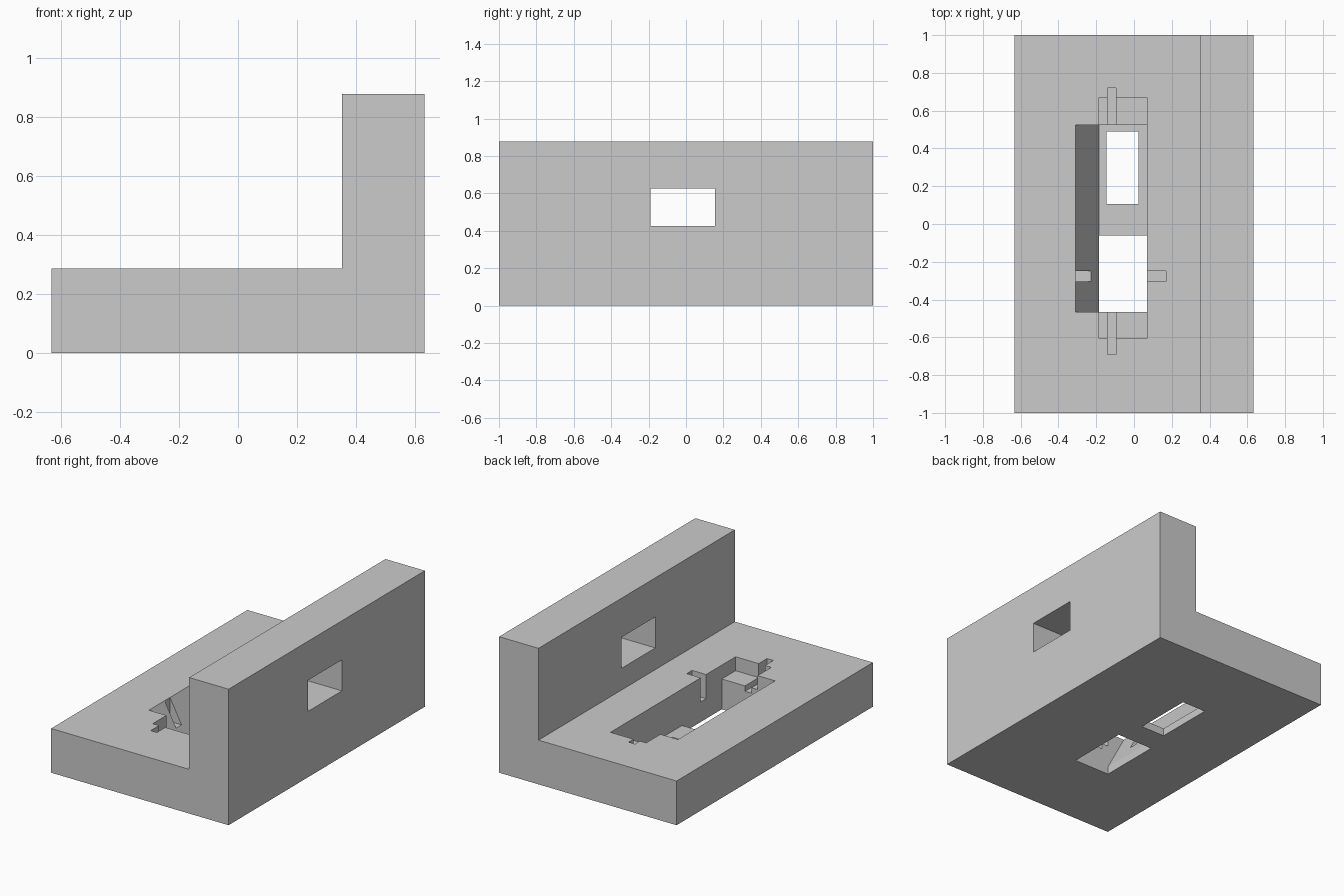
import bpy
import bmesh

if "Cube" in bpy.data.objects:
    bpy.data.objects.remove(bpy.data.objects["Cube"], do_unlink=True)

TOP = 0.285      # height of the base plate
ABOVE = 0.4      # cutters poke out above the plate
FLOOR = 0.05     # pocket floor

grey = bpy.data.materials.new("light_grey")
grey.use_nodes = True
grey.diffuse_color = (0.6, 0.6, 0.6, 1)
grey.node_tree.nodes["Principled BSDF"].inputs["Base Color"].default_value = (0.6, 0.6, 0.6, 1)


def prism(name, profile, y0, y1):
    """Extrude an (x, z) profile from y0 to y1."""
    bm = bmesh.new()
    face = bm.faces.new([bm.verts.new((x, y0, z)) for x, z in profile])
    out = bmesh.ops.extrude_face_region(bm, geom=[face])
    verts = [v for v in out["geom"] if isinstance(v, bmesh.types.BMVert)]
    bmesh.ops.translate(bm, verts=verts, vec=(0, y1 - y0, 0))
    bmesh.ops.recalc_face_normals(bm, faces=bm.faces)
    mesh = bpy.data.meshes.new(name)
    bm.to_mesh(mesh)
    bm.free()
    mesh.materials.append(grey)
    obj = bpy.data.objects.new(name, mesh)
    bpy.context.collection.objects.link(obj)
    return obj


def box(name, x0, x1, y0, y1, z0, z1=ABOVE):
    return prism(name, [(x0, z0), (x1, z0), (x1, z1), (x0, z1)], y0, y1)


# L-shaped body: base plate with an upright wall
body = prism("angle_bracket", [(-0.633, 0), (0.633, 0), (0.633, 0.877),
                               (0.352, 0.877), (0.352, TOP), (-0.633, TOP)], -1, 1)

cutters = [
    # deep pocket with one sloping side
    prism("pocket", [(-0.185, FLOOR), (0.07, FLOOR), (0.07, ABOVE),
                     (-0.31, ABOVE), (-0.31, TOP)], -0.465, 0.525),
    # shallow ledges at both ends, and the narrow slot through them
    box("ledges", -0.185, 0.07, -0.605, 0.67, 0.195),
    box("long_slot", -0.14, -0.095, -0.69, 0.72, 0.16),
    # notches facing each other across the pocket
    box("cross_slot", -0.31, 0.17, -0.305, -0.25, 0.13),
    # openings through the pocket floor
    box("large_floor_opening", -0.185, 0.07, -0.465, -0.06, -0.1, 0.1),
    box("small_floor_opening", -0.145, 0.025, 0.105, 0.49, -0.1, 0.1),
    # window through the upright wall
    box("wall_window", 0.25, 0.75, -0.19, 0.155, 0.425, 0.625),
]

# Cut everything out of the body
bpy.context.view_layer.objects.active = body
for cutter in cutters:
    cutter.hide_render = True
    mod = body.modifiers.new(cutter.name, "BOOLEAN")
    mod.operation = "DIFFERENCE"
    mod.solver = "EXACT"
    mod.object = cutter
    bpy.ops.object.modifier_apply(modifier=mod.name)
    bpy.data.objects.remove(cutter, do_unlink=True)
